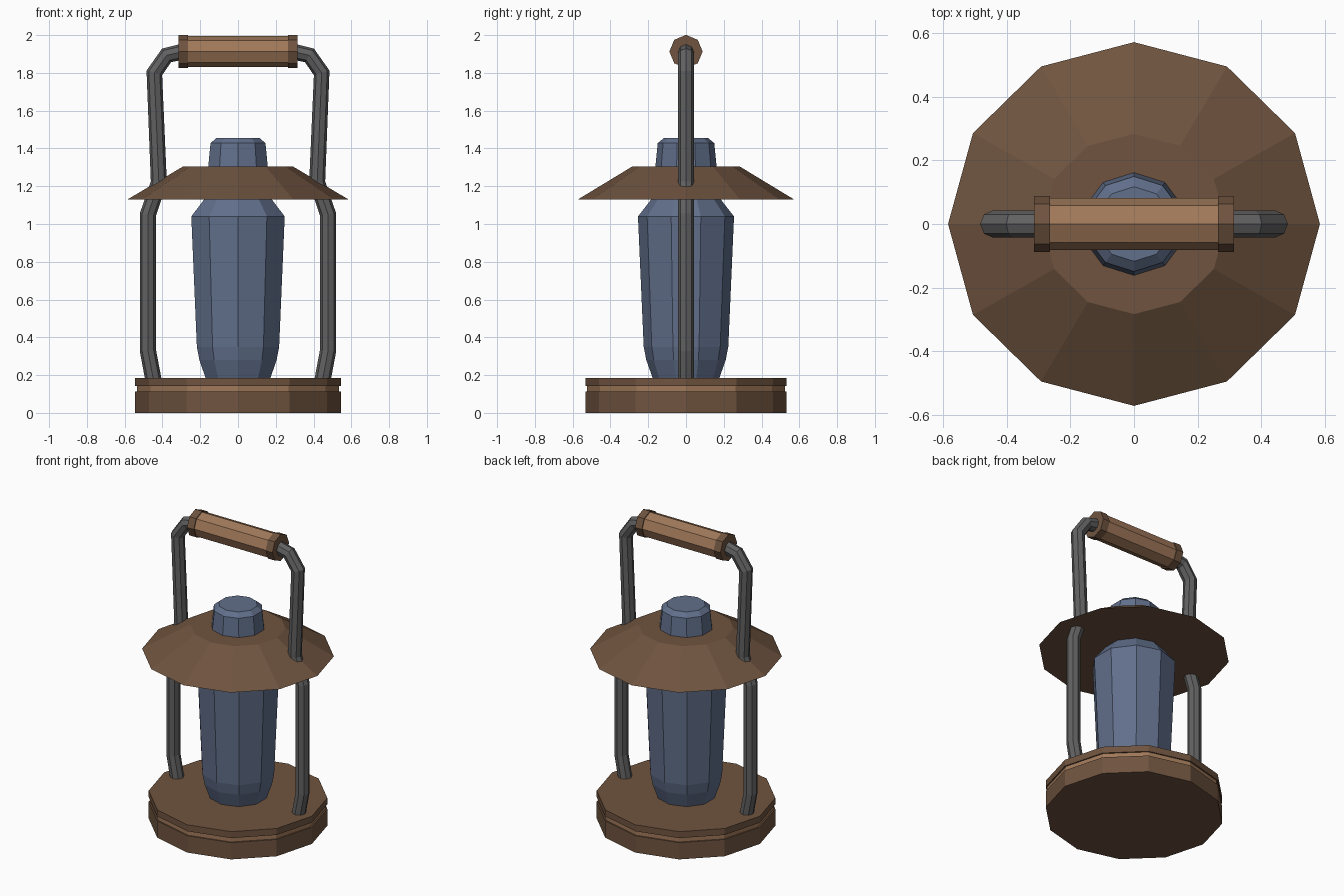
import bpy, bmesh
from math import pi, sin, cos
from mathutils import Matrix

if "Cube" in bpy.data.objects:
    bpy.data.objects.remove(bpy.data.objects["Cube"])

Y_SCALE = 0.978


def material(name, rgb):
    m = bpy.data.materials.new(name)
    m.diffuse_color = (*rgb, 1)
    m.use_nodes = True
    m.node_tree.nodes["Principled BSDF"].inputs["Base Color"].default_value = m.diffuse_color
    return m


WOOD = material("dark_wood", (0.16, 0.088, 0.05))
LIGHT = material("light_wood", (0.35, 0.19, 0.10))
BLUE = material("blue_glass", (0.12, 0.16, 0.26))
METAL = material("dark_metal", (0.12, 0.12, 0.12))


def lathe(name, profile, sides, mat, start=0.0, matrix=None):
    """Closed faceted solid from (radius, height) rings."""
    bm = bmesh.new()
    rings = []
    for r, z in profile:
        angles = [start + 2 * pi * i / sides for i in range(sides)]
        rings.append([bm.verts.new((r * cos(a), r * sin(a), z)) for a in angles])
    for low, high in zip(rings, rings[1:]):
        for i in range(sides):
            j = (i + 1) % sides
            bm.faces.new((low[i], low[j], high[j], high[i]))
    bm.faces.new(rings[0][::-1])
    bm.faces.new(rings[-1])
    bm.transform(matrix or Matrix.Diagonal((1, Y_SCALE, 1, 1)))
    mesh = bpy.data.meshes.new(name)
    bm.to_mesh(mesh)
    bm.free()
    mesh.materials.append(mat)
    obj = bpy.data.objects.new(name, mesh)
    bpy.context.collection.objects.link(obj)
    return obj


# Base: two discs with a lighter band between
lathe("base_lower", [(0.545, 0), (0.545, 0.112)], 12, WOOD)
lathe("base_band", [(0.536, 0.112), (0.536, 0.142)], 12, LIGHT)
lathe("base_upper", [(0.545, 0.142), (0.545, 0.185)], 12, WOOD)

# Glass body and chimney cap
lathe("lamp_body", [(0.175, 0.17), (0.215, 0.28), (0.229, 0.35), (0.26, 1.04),
                    (0.18, 1.14), (0.166, 1.30), (0.153, 1.428), (0.12, 1.455)],
      10, BLUE, start=pi / 2)

# Roof
lathe("roof", [(0.585, 1.13), (0.29, 1.305)], 12, WOOD)

# Handle grip with end collars, lying along x
along_x = Matrix.Translation((0, 0, 1.913)) @ Matrix.Rotation(pi / 2, 4, 'Y')
lathe("handle_grip", [(0.082, -0.265), (0.082, 0.265)], 8, LIGHT, matrix=along_x)
for side, name in ((-1, "handle_collar_left"), (1, "handle_collar_right")):
    a, b = sorted((side * 0.265, side * 0.315))
    lathe(name, [(0.088, a), (0.088, b)], 8, WOOD, matrix=along_x)

# Bent wire frame, one tube from foot to foot
half = [(0.443, 0.15), (0.477, 0.33), (0.477, 1.05), (0.419, 1.22),
        (0.443, 1.80), (0.378, 1.893), (0.29, 1.913)]
path = half + [(-x, z) for x, z in reversed(half)]
curve = bpy.data.curves.new("wire_frame", 'CURVE')
curve.dimensions = '3D'
curve.bevel_depth = 0.043
curve.bevel_resolution = 2
curve.use_fill_caps = True
spline = curve.splines.new('POLY')
spline.points.add(len(path) - 1)
for p, (x, z) in zip(spline.points, path):
    p.co = (x, 0, z, 1)
spline.use_smooth = False
curve.materials.append(METAL)
wire = bpy.data.objects.new("wire_frame", curve)
bpy.context.collection.objects.link(wire)
bpy.context.view_layer.objects.active = wire
wire.select_set(True)
bpy.ops.object.convert(target='MESH')
